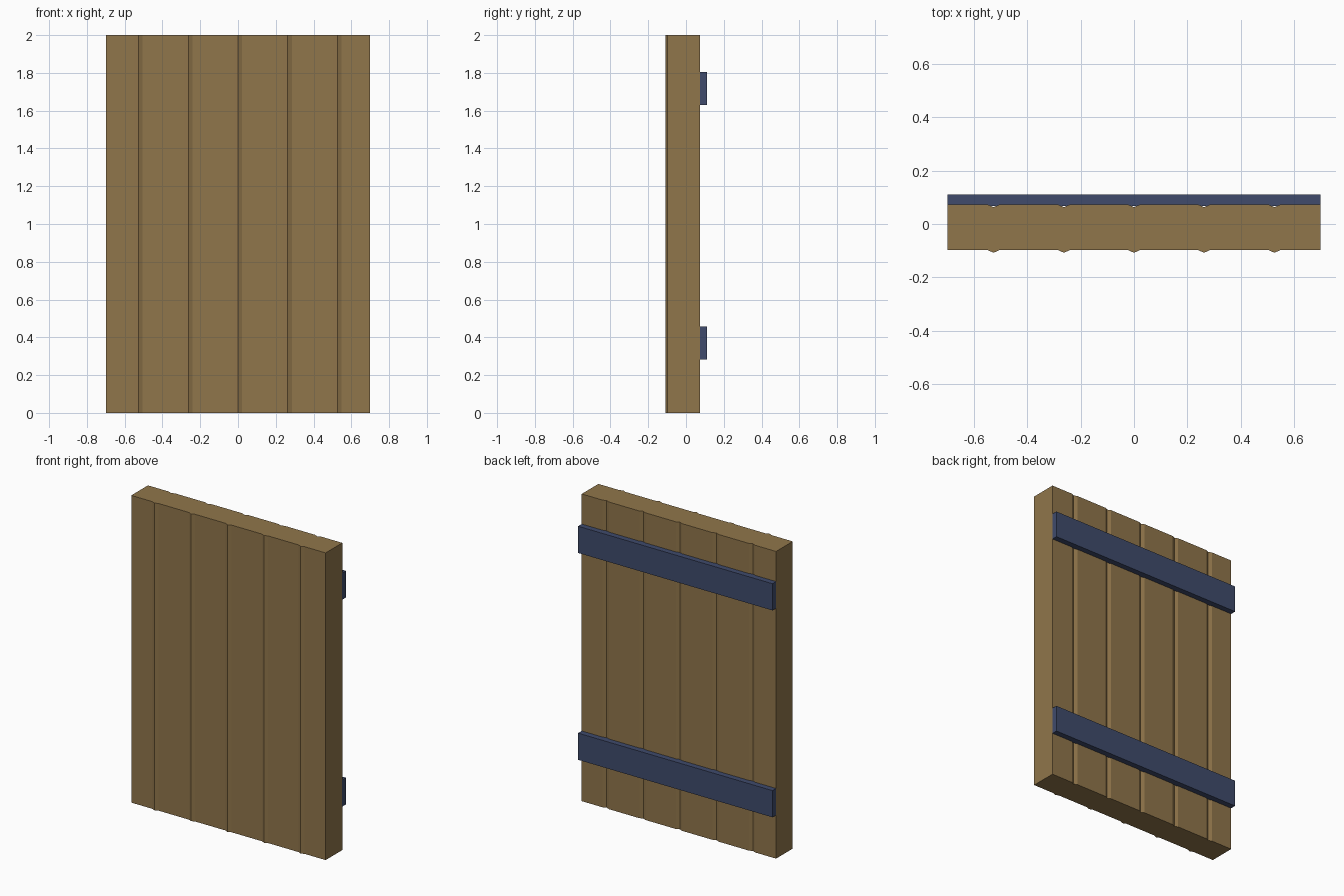
import bpy, bmesh

if "Cube" in bpy.data.objects:
    bpy.data.objects.remove(bpy.data.objects["Cube"])

FRONT, BACK, BUMP = -0.098, 0.073, 0.010
HALF_W, HEIGHT = 0.70, 2.0
SEAMS = [-0.527, -0.263, 0.0, 0.263, 0.527]


def material(name, color):
    m = bpy.data.materials.new(name)
    m.diffuse_color = color
    m.use_nodes = True
    m.node_tree.nodes["Principled BSDF"].inputs["Base Color"].default_value = m.diffuse_color
    return m


def extrude_profile(name, points, z0, z1, mat):
    """Extrude an xy outline from z0 up to z1."""
    bm = bmesh.new()
    face = bm.faces.new([bm.verts.new((x, y, z0)) for x, y in points])
    out = bmesh.ops.extrude_face_region(bm, geom=[face])
    verts = [g for g in out["geom"] if isinstance(g, bmesh.types.BMVert)]
    bmesh.ops.translate(bm, verts=verts, vec=(0, 0, z1 - z0))
    bmesh.ops.recalc_face_normals(bm, faces=bm.faces)
    mesh = bpy.data.meshes.new(name)
    bm.to_mesh(mesh)
    bm.free()
    mesh.materials.append(mat)
    ob = bpy.data.objects.new(name, mesh)
    bpy.context.collection.objects.link(ob)
    return ob


def seam_line(y, depth):
    """Edge along x with a small V at every plank seam."""
    pts = [(-HALF_W, y)]
    for s in SEAMS:
        pts += [(s - 0.022, y), (s, y - depth), (s + 0.022, y)]
    return pts + [(HALF_W, y)]


wood = material("wood", (0.28, 0.18, 0.07, 1))
iron = material("iron", (0.05, 0.07, 0.15, 1))

# Plank panel: ridges on the front, grooves on the back
outline = seam_line(FRONT, BUMP) + seam_line(BACK, BUMP)[::-1]
extrude_profile("plank_panel", outline, 0, HEIGHT, wood)

# Two straps across the back, sunk slightly into the panel
for name, z0 in (("lower_strap", 0.283), ("upper_strap", 1.63)):
    strap = [(-HALF_W, 0.068), (HALF_W, 0.068), (HALF_W, 0.110), (-HALF_W, 0.110)]
    extrude_profile(name, strap, z0, z0 + 0.174, iron)
